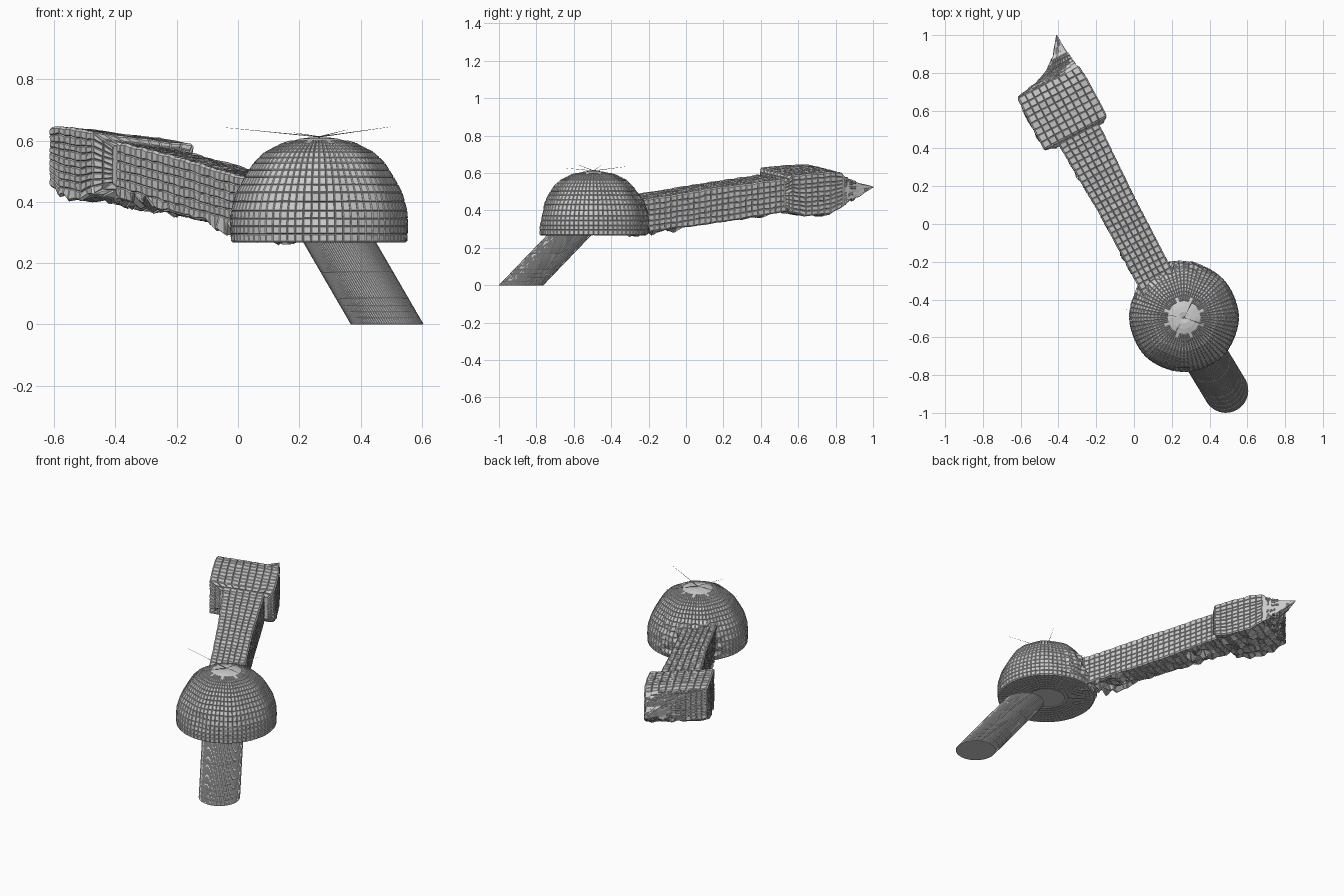
import bpy, bmesh, math, random
from mathutils import Vector

if "Cube" in bpy.data.objects:
    bpy.data.objects.remove(bpy.data.objects["Cube"])

random.seed(4)


def loft(name, rings, groove=0.0):
    """Skin closed rings, cap both ends, raise each quad as a tile with grooves."""
    bm = bmesh.new()
    loops = [[bm.verts.new(p) for p in ring] for ring in rings]
    n = len(loops[0])
    for a, b in zip(loops, loops[1:]):
        for i in range(n):
            j = (i + 1) % n
            bm.faces.new((a[i], a[j], b[j], b[i]))
    bm.faces.new(loops[0][::-1])
    bm.faces.new(loops[-1])
    bmesh.ops.remove_doubles(bm, verts=bm.verts, dist=0.00005)
    bmesh.ops.recalc_face_normals(bm, faces=bm.faces)
    if groove:
        tiles = [f for f in bm.faces if len(f.verts) == 4
                 and min(e.calc_length() for e in f.edges) > 2.3 * groove]
        bmesh.ops.inset_individual(bm, faces=tiles, thickness=groove,
                                   depth=groove, use_even_offset=False)
    mesh = bpy.data.meshes.new(name)
    bm.to_mesh(mesh)
    bm.free()
    obj = bpy.data.objects.new(name, mesh)
    bpy.context.collection.objects.link(obj)
    return obj


def resample(keys, step):
    """Linear in-between stations along the first two values."""
    out = []
    for a, b in zip(keys, keys[1:]):
        n = max(1, round(math.dist(a[:2], b[:2]) / step))
        out += [[u + (v - u) * i / n for u, v in zip(a, b)] for i in range(n)]
    return out + [list(keys[-1])]


# Tilted frame shared by arm and head: t along, s across, h up
def frame(t, s, h):
    return Vector((-0.467 * t + 0.884 * s, 0.884 * t + 0.467 * s,
                   0.415 + 0.13 * t - 0.11 * s + h))


def bar(name, keys, n, rough):
    """Rectangular bar through stations (t, s0, s1, h0, h1)."""
    rings = []
    for t, s0, s1, h0, h1 in resample(keys, 0.034):
        corners = [(s0, h0), (s1, h0), (s1, h1), (s0, h1)]
        ring = []
        for k in range(4):
            (sa, ha), (sb, hb) = corners[k], corners[(k + 1) % 4]
            for i in range(n):
                s = sa + (sb - sa) * i / n
                h = ha + (hb - ha) * i / n
                r = rough(t) if k == 0 else 0.003
                r = min(r, (h1 - h0) * 0.3)
                ring.append(frame(t + random.uniform(-r, r) * 0.4,
                                  s + random.uniform(-r, r) * 0.4,
                                  h + random.uniform(-r, r)))
        rings.append(ring)
    return loft(name, rings, 0.0045)


# Domed body: faint lobes, ragged where the arm joins, tiled underside
C = Vector((0.265, -0.495, 0))
profile = [(0.01, 0.27), (0.284, 0.27), (0.286, 0.32), (0.282, 0.37),
           (0.264, 0.43), (0.236, 0.48), (0.208, 0.525), (0.173, 0.56),
           (0.115, 0.590), (0.06, 0.606), (0.03, 0.610), (0.002, 0.604)]
rings = []
for r, z in resample(profile, 0.026):
    ring = []
    for i in range(68):
        a = math.tau * i / 68
        f = 1 + 0.02 * math.cos(8 * a) * min(1, (z - 0.27) / 0.2)
        dent = math.exp(-((a - 1.5 * math.pi) / 0.16) ** 2 - ((z - 0.38) / 0.05) ** 2)
        back = max(0, math.cos(a - 2.0)) ** 4 * (z < 0.5) * (z > 0.275)
        rr = r * f - 0.018 * dent + back * random.uniform(-0.015, 0.025)
        ring.append(C + Vector((rr * math.cos(a), rr * math.sin(a), z)))
    rings.append(ring)
loft("dome_body", rings, 0.0035)

# Slanted leg with level foot, running up into the dome
rings = []
for z in (0, 0.02, 0.04, 0.06, 0.085, 0.17, 0.27, 0.31):
    x, y = 0.487 - 0.58 * z, -0.882 + 0.96 * z
    rings.append([Vector((x + 0.117 * math.cos(math.tau * i / 96),
                          y + 0.117 * math.sin(math.tau * i / 96), z))
                  for i in range(96)])
loft("slanted_leg", rings, 0.0018)

# Arm with ragged underside patches
bar("arm", [(-0.36, -0.13, 0.06, -0.085, 0.085),
            (-0.16, -0.13, 0.062, -0.088, 0.085),
            (0.15, -0.133, 0.065, -0.09, 0.09),
            (0.50, -0.150, 0.078, -0.085, 0.088),
            (0.62, -0.155, 0.08, -0.085, 0.085)], 6,
    lambda t: 0.03 if t < -0.08 or 0.34 < t < 0.48 else 0.008)

# Block head drawn out to an off-centre spike
bar("head_block", [(0.550, -0.17, 0.10, -0.06, 0.075),
                   (0.575, -0.232, 0.135, -0.085, 0.107),
                   (0.65, -0.234, 0.137, -0.115, 0.105),
                   (0.80, -0.234, 0.135, -0.12, 0.099),
                   (0.875, -0.230, 0.128, -0.095, 0.083),
                   (0.90, -0.11, 0.118, -0.09, 0.06),
                   (0.93, -0.03, 0.115, -0.065, 0.04),
                   (0.99, 0.04, 0.109, -0.05, 0.012),
                   (1.078, 0.103, 0.106, -0.02, -0.017)], 9,
    lambda t: 0.018)

# Hair-thin whiskers on the crown
for k, tip in enumerate([(-0.05, -0.45, 0.643), (0.5, -0.58, 0.645),
                         (0.36, -0.31, 0.636), (0.18, -0.64, 0.626)]):
    base = C + Vector((0, 0, 0.612))
    d = (Vector(tip) - base).normalized()
    u = d.cross(Vector((0, 0, 1))).normalized()
    v = d.cross(u)
    loft(f"whisker_{k + 1}", [
        [p + r * (u * math.cos(a) + v * math.sin(a)) for a in (0, 2.09, 4.19)]
        for p, r in ((base, 0.002), (Vector(tip), 0.0003))])
